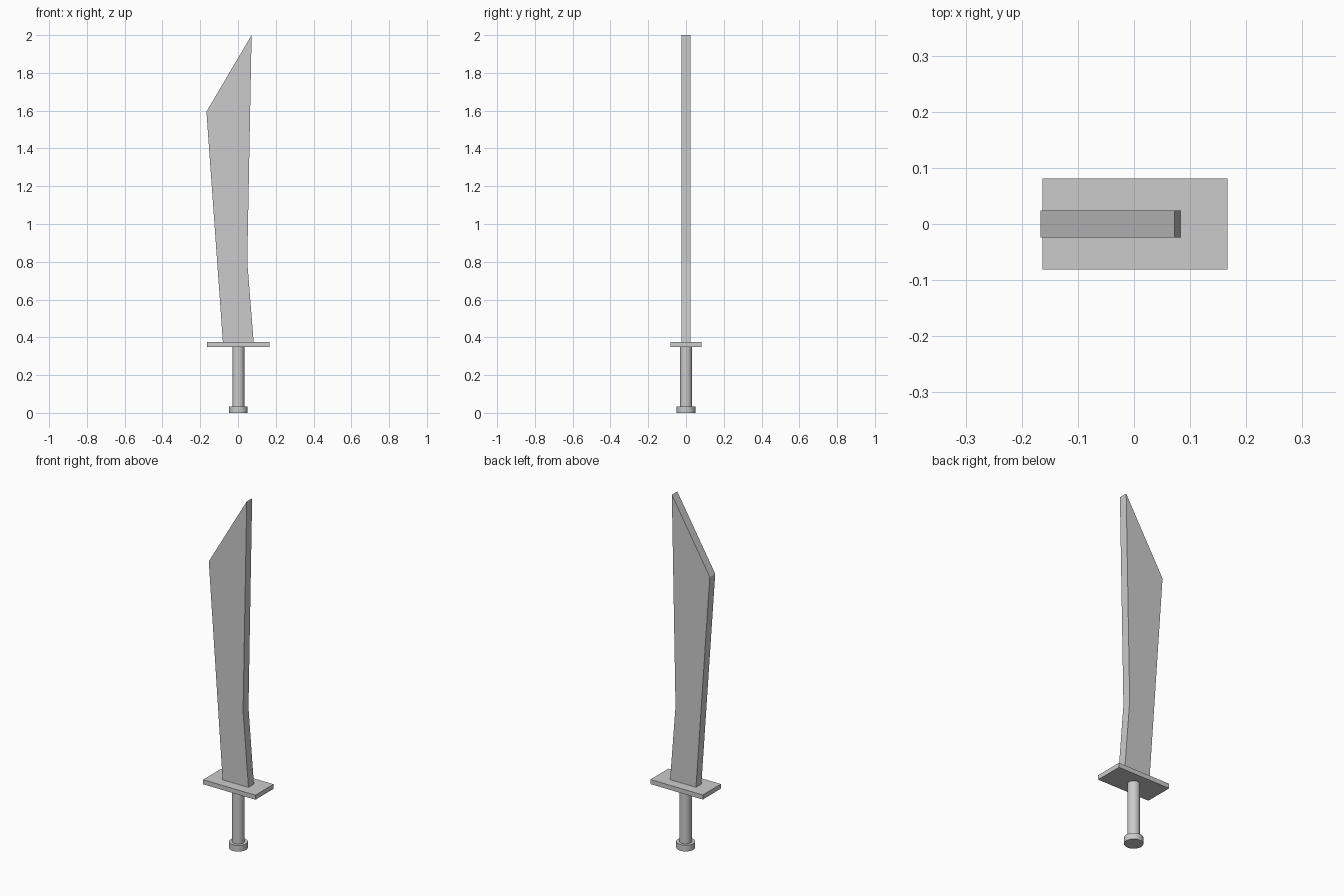
import bpy, bmesh, math

if "Cube" in bpy.data.objects:
    bpy.data.objects.remove(bpy.data.objects["Cube"])

CX = 0.002  # axis of grip and guard


def finish(name, bm):
    bmesh.ops.recalc_face_normals(bm, faces=bm.faces)
    mesh = bpy.data.meshes.new(name)
    bm.to_mesh(mesh)
    bm.free()
    ob = bpy.data.objects.new(name, mesh)
    bpy.context.collection.objects.link(ob)
    return ob


def prism(name, profile, half_y):
    """Extrude an (x, z) outline symmetrically along y."""
    bm = bmesh.new()
    face = bm.faces.new([bm.verts.new((x, -half_y, z)) for x, z in profile])
    ext = bmesh.ops.extrude_face_region(bm, geom=[face])["geom"]
    moved = [v for v in ext if isinstance(v, bmesh.types.BMVert)]
    bmesh.ops.translate(bm, verts=moved, vec=(0, 2 * half_y, 0))
    return finish(name, bm)


def cylinder(name, radius, z0, z1):
    bpy.ops.mesh.primitive_cylinder_add(
        vertices=32, radius=radius, depth=z1 - z0, location=(CX, 0, (z0 + z1) / 2))
    ob = bpy.context.object
    ob.name = name
    bpy.ops.object.shade_smooth_by_angle(angle=math.radians(30))
    return ob


# Blade: flat slab with a kinked spine and slanted tip
prism("blade", [(-0.08, 0.374), (0.083, 0.374), (0.049, 0.80),
                (0.072, 2.0), (-0.167, 1.595)], 0.0245)

# Guard: rectangular plate
prism("guard", [(CX - 0.165, 0.348), (CX + 0.165, 0.348),
                (CX + 0.165, 0.374), (CX - 0.165, 0.374)], 0.0815)

# Grip and pommel
cylinder("grip", 0.032, 0.035, 0.348)
cylinder("pommel", 0.049, 0.0, 0.035)
